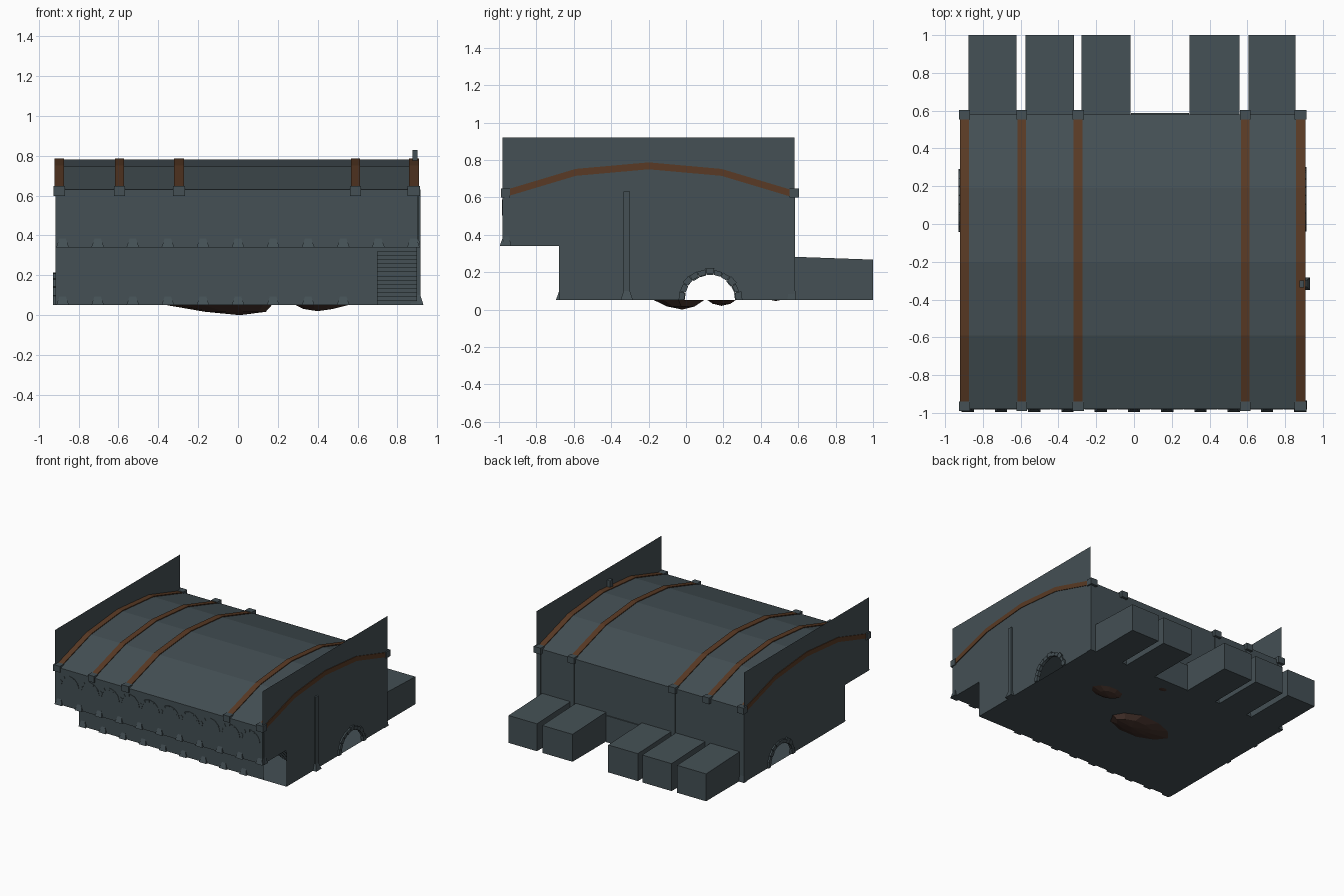
import bpy, bmesh, math, random
from mathutils import Vector

if "Cube" in bpy.data.objects:
    bpy.data.objects.remove(bpy.data.objects["Cube"])

random.seed(4)


def material(name, rgb):
    m = bpy.data.materials.new(name)
    m.diffuse_color = (*rgb, 1)
    m.use_nodes = True
    m.node_tree.nodes["Principled BSDF"].inputs["Base Color"].default_value = m.diffuse_color
    return m


STONE = material("slate stone", (0.058, 0.080, 0.090))
WOOD = material("brown timber", (0.100, 0.042, 0.018))
EARTH = material("dark earth", (0.060, 0.032, 0.024))

XL, XR = -0.916, 0.902          # side walls
YF, YL, YB = -0.98, -0.68, 0.58  # front wall, ledge edge, back wall
Z0, ZL, ZE, ZT = 0.05, 0.34, 0.63, 0.92  # floor, ledge, eaves, wall top
NICHES = [(-.876, -.622), (-.574, -.317), (-.278, -.019), (.294, .559), (.606, .854)]
RIBS = [(-.921, -.873), (-.617, -.573), (-.32, -.272), (.567, .612), (.857, .907)]
VAULT = [(-.98, .635), (-.59, .752), (-.2, .787), (.19, .752), (.58, .635)]


def mesh(name, faces, mat):
    """Object from a list of faces, each a list of points."""
    bm = bmesh.new()
    for f in faces:
        bm.faces.new([bm.verts.new(p) for p in f])
    bmesh.ops.remove_doubles(bm, verts=bm.verts, dist=1e-5)
    me = bpy.data.meshes.new(name)
    bm.to_mesh(me)
    bm.free()
    me.materials.append(mat)
    ob = bpy.data.objects.new(name, me)
    bpy.context.collection.objects.link(ob)
    return ob


def loft(a, b, caps=True):
    """Faces joining two matching loops (a below or left of b)."""
    n = len(a)
    fs = [[a[i], a[(i + 1) % n], b[(i + 1) % n], b[i]] for i in range(n)]
    return fs + [a[::-1], b] if caps else fs


def rect(x0, x1, y0, y1, z):
    return [(x0, y0, z), (x1, y0, z), (x1, y1, z), (x0, y1, z)]


def box(x0, x1, y0, y1, z0, z1):
    return loft(rect(x0, x1, y0, y1, z0), rect(x0, x1, y0, y1, z1))


def pilaster(x, y, z0, z1, w, d, flare):
    """Tapered foot with a slim shaft."""
    foot = loft(rect(x - w - flare, x + w + flare, y - d - flare, y + d + flare, z0),
                rect(x - w, x + w, y - d, y + d, z0 + 0.05))
    return foot + box(x - w, x + w, y - d, y + d, z0 + 0.05, z1)


# floor, ledge and the walls along x
mesh("floor", [rect(XL, XR, YL, YB, Z0)[::-1]], STONE)
mesh("ledge_floor", [rect(XL, XR, YF, YL, ZL)[::-1]], STONE)


def wall(x0, x1, y, z0, z1):
    return [(x0, y, z0), (x1, y, z0), (x1, y, z1), (x0, y, z1)]


mesh("front_wall", [wall(XL, XR, YF, ZL, ZE)], STONE)
mesh("ledge_wall", [wall(XL, 0.70, YL, Z0, ZL)], STONE)

# back wall with an opening in front of each niche
faces = [wall(XL, XR, YB, 0.28, ZE)[::-1]]
edges = [XL] + [v for n in NICHES for v in n] + [XR]
for i in range(0, len(edges), 2):
    faces.append(wall(edges[i], edges[i + 1], YB, Z0, 0.28)[::-1])
mesh("back_wall", faces, STONE)
mesh("back_door", box(-.015, .29, YB - .004, YB + .008, Z0, .26), STONE)

# niches, open toward the room
for x0, x1 in NICHES:
    a = [(x0, YB, Z0), (x0, YB, .282), (x1, YB, .282), (x1, YB, Z0)]
    b = [(x0, 1, Z0), (x0, 1, .267), (x1, 1, .267), (x1, 1, Z0)]
    mesh("niche", loft(a, b, False) + [b], STONE)

# side walls with an arched opening and a ring of stones
CY = 0.128
arc = [(CY - .145 * math.cos(math.pi * i / 12), Z0 + .145 * math.sin(math.pi * i / 12))
       for i in range(13)]
outline = [(YL, Z0)] + arc + [(YB, Z0), (YB, ZT), (YF, ZT), (YF, ZL), (YL, ZL)]
for name, x, s in (("left", XL, -1), ("right", XR, 1)):
    pts = [(x, y, z) for y, z in outline]
    mesh(name + "_wall", [pts if s > 0 else pts[::-1]], STONE)
    stones = []
    for i in range(11):
        a0, a1 = (math.pi * (i + t) / 11 for t in (0.03, 0.97))
        r0, r1 = .138 + random.uniform(-.006, .004), .168 + random.uniform(-.006, .008)
        q = [(CY + r * math.cos(a), Z0 + r * math.sin(a))
             for r, a in ((r0, a0), (r1, a0), (r1, a1), (r0, a1))]
        stones += loft([(x - .012, y, z) for y, z in q],
                       [(x + .012, y, z) for y, z in q])
    mesh(name + "_arch_stones", stones, STONE)

# vaulted roof
mesh("vault_roof", [[(XL, y0, z0 - .006), (XR, y0, z0 - .006),
                     (XR, y1, z1 - .006), (XL, y1, z1 - .006)]
                    for (y0, z0), (y1, z1) in zip(VAULT, VAULT[1:])], STONE)

# timber ribs with stone corbels at both ends and slim posts behind
loop = VAULT + [(y, z - .037) for y, z in VAULT[::-1]]
for x0, x1 in RIBS:
    mesh("rib", loft([(x0, y, z) for y, z in loop], [(x1, y, z) for y, z in loop]), WOOD)
    mesh("front_corbel", box(x0 - .006, x1 + .006, -.99, -.94, .598, .648), STONE)
    mesh("back_corbel", box(x0 - .006, x1 + .006, .553, .603, .598, .648), STONE)
    m = (x0 + x1) / 2
    mesh("back_post", pilaster(m, .566, Z0, .6, .018, .018, .006), STONE)

# pilasters and small arches along the front and ledge walls
XS = [-.88 + .176 * i for i in range(11)]
feet = []
for x in XS:
    feet += pilaster(x, YF + .012, ZL, .5, .014, .01, .018)
    if x < .7:
        feet += pilaster(x, YL + .012, Z0, .2, .014, .01, .018)
mesh("front_pilasters", feet, STONE)
blind = []
for x0, x1 in zip(XS, XS[1:]):
    c, r = (x0 + x1) / 2, (x1 - x0) / 2
    for i in range(6):
        a0, a1 = math.pi * (i + .05) / 6, math.pi * (i + .95) / 6
        q = [(c + k * math.cos(a), .5 + k * math.sin(a))
             for k, a in ((r - .02, a0), (r, a0), (r, a1), (r - .02, a1))]
        blind += loft([(x, YF + .02, z) for x, z in q], [(x, YF - .003, z) for x, z in q])
mesh("front_blind_arches", blind, STONE)

# stairs from the ledge down to the floor
N = 14
steps = []
for i in range(N):
    y0, h = YL + .36 * i / N, (ZL - Z0) / N
    z = ZL - h * i
    steps += box(.70, XR - .004, y0, y0 + .36 / N, z - h, z)
mesh("stairs", steps, STONE)

# tall post beside the stairs and the corner post on the ledge
mesh("stair_post", pilaster(.897, -.317, Z0, ZE, .018, .017, .016)
     + box(.875, .901, -.335, -.3, ZE, .83), STONE)
mesh("corner_post", pilaster(.885, -.958, ZL, .6, .02, .012, .012), STONE)


# shallow earth pits sagging below the floor
def pit(x, y, rx, ry, depth, ox, oy):
    n = 10
    rings = []
    for k, f in ((1, 0), (.55, .7)):
        ring = []
        for i in range(n):
            a = 2 * math.pi * i / n
            j = k * random.uniform(.88, 1.0)
            ring.append((x + ox * f + rx * j * math.cos(a),
                         y + oy * f + ry * j * math.sin(a), Z0 + .002 - depth * f))
        rings.append(ring)
    tip = (x + ox, y + oy, Z0 - depth)
    fs = [rings[0]] + loft(rings[1], rings[0], False)
    fs += [[rings[1][(i + 1) % n], rings[1][i], tip] for i in range(n)]
    mesh("earth_pit", fs, EARTH)


pit(-.09, -.04, .29, .15, .05, .10, .02)
pit(.42, .19, .14, .09, .03, -.02, 0)
pit(.13, .48, .05, .035, .004, 0, 0)
